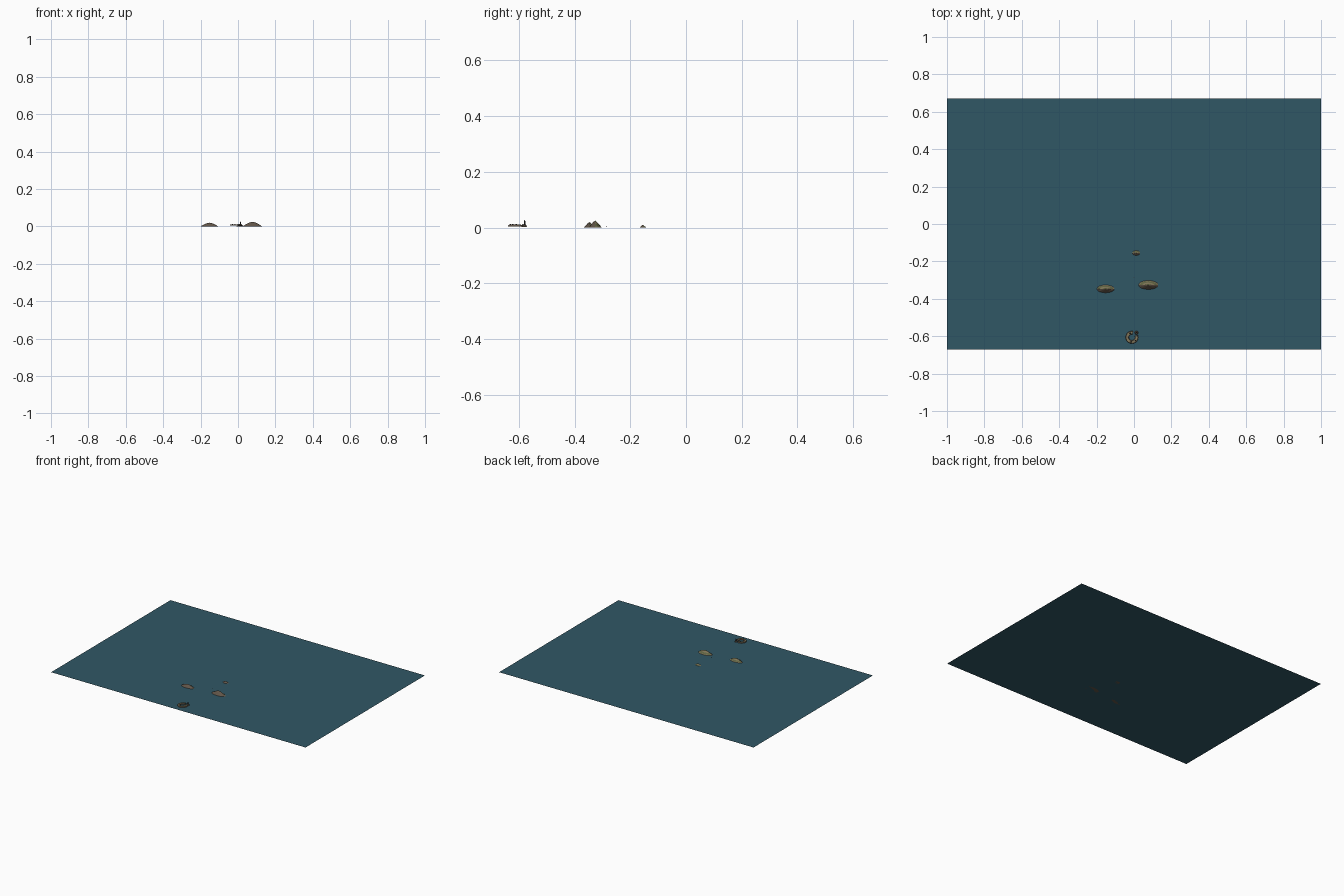
import bpy, math, random

if "Cube" in bpy.data.objects:
    bpy.data.objects.remove(bpy.data.objects["Cube"])
random.seed(4)


def mat(name, col):
    m = bpy.data.materials.new(name)
    m.diffuse_color = (*col, 1)
    m.use_nodes = True
    m.node_tree.nodes["Principled BSDF"].inputs["Base Color"].default_value = m.diffuse_color
    return m


SEA = mat("sea_blue", (0.03, 0.095, 0.13))
ROCK = mat("rock", (0.12, 0.09, 0.065))
SAND = mat("sand", (0.22, 0.18, 0.10))
GREEN = mat("scrub", (0.12, 0.13, 0.055))
DARK = mat("dark_stone", (0.04, 0.04, 0.04))


def mesh(name, verts, faces, mats, idx=None):
    me = bpy.data.meshes.new(name)
    me.from_pydata(verts, [], faces)
    for m in mats:
        me.materials.append(m)
    if idx:
        me.polygons.foreach_set("material_index", idx)
    ob = bpy.data.objects.new(name, me)
    bpy.context.collection.objects.link(ob)
    return ob


# sea surface
mesh("sea", [(-1, -.67, 0), (1, -.67, 0), (1, .67, 0), (-1, .67, 0)],
     [(0, 1, 2, 3)], [SEA])


# lens-shaped hill made of stacked rings narrowing to a ridge
def island(name, cx, cy, rx, ry, h, n=16):
    levels = [(1, 1, 0), (.9, .85, .18), (.62, .52, .52), (.33, .25, .83)]
    verts, faces, idx = [], [], []
    for sx, sy, z in levels:
        for i in range(n):
            a = 2 * math.pi * i / n
            j = 1 if z == 0 else random.uniform(.93, 1.05)
            verts.append((cx + rx * sx * j * math.cos(a),
                          cy + ry * sy * j * math.sin(a), h * z))
    for k in range(3):
        for i in range(n):
            i2 = (i + 1) % n
            faces.append((k * n + i, k * n + i2, (k + 1) * n + i2, (k + 1) * n + i))
            idx.append(0 if i >= n // 2 else (1 if k != 1 else 2))
    verts.append((cx, cy, h))
    for i in range(n):
        faces.append((3 * n + i, 3 * n + (i + 1) % n, 4 * n))
        idx.append(2 if i < n // 2 else 0)
    faces.append(tuple(reversed(range(n))))
    idx.append(0)
    mesh(name, verts, faces, [ROCK, SAND, GREEN], idx)


island("left_island", -.152, -.347, .047, .021, .020)
island("right_island", .077, -.326, .053, .024, .025)
island("far_islet", .012, -.155, .022, .013, .010, 10)


# curved harbour rampart, open toward the tower
def rampart(name, cx, cy, r0, r1, z0, z1, a0, a1, n=14):
    verts, faces = [], []
    for i in range(n + 1):
        a = math.radians(a0 + (a1 - a0) * i / n)
        top = z1 + random.uniform(-.001, .002)
        for r, z in ((r0, z0), (r1, z0), (r1 - .002, top), (r0 + .002, top)):
            verts.append((cx + r * math.cos(a), cy + r * math.sin(a), z))
    for i in range(n):
        for k in range(4):
            k2 = (k + 1) % 4
            faces.append((4 * i + k, 4 * i + k2, 4 * i + 4 + k2, 4 * i + 4 + k))
    faces += [(3, 2, 1, 0), tuple(4 * n + k for k in range(4))]
    idx = [1 if f % 4 == 2 else 0 for f in range(4 * n)] + [0, 0]
    ob = mesh(name, verts, faces, [ROCK, SAND], idx)
    return ob


rampart("near_headland", -.011, -.606, .016, .034, .004, .010, 80, 385)


def cone(name, x, y, z0, r0, r1, h, m, n=8):
    bpy.ops.mesh.primitive_cone_add(vertices=n, radius1=r0, radius2=r1, depth=h,
                                    location=(x, y, z0 + h / 2))
    ob = bpy.context.object
    ob.name = name
    ob.data.materials.append(m)


# lookout tower on its rock
cone("tower_rock", .013, -.581, .003, .010, .007, .007, ROCK)
cone("tower", .013, -.579, .009, .003, .0022, .014, DARK)
cone("tower_roof", .013, -.579, .023, .003, 0, .004, DARK)

# scattered boulders on the headland
for i, (x, y) in enumerate([(-.03, -.61), (-.015, -.63), (.008, -.622), (-.02, -.585)]):
    cone(f"boulder_{i}", x, y, .007, .005, .002, .006, DARK, 6)

# tiny boat in the strait
cone("boat_hull", .0, -.285, .0035, .0015, .0025, .002, DARK, 6)
